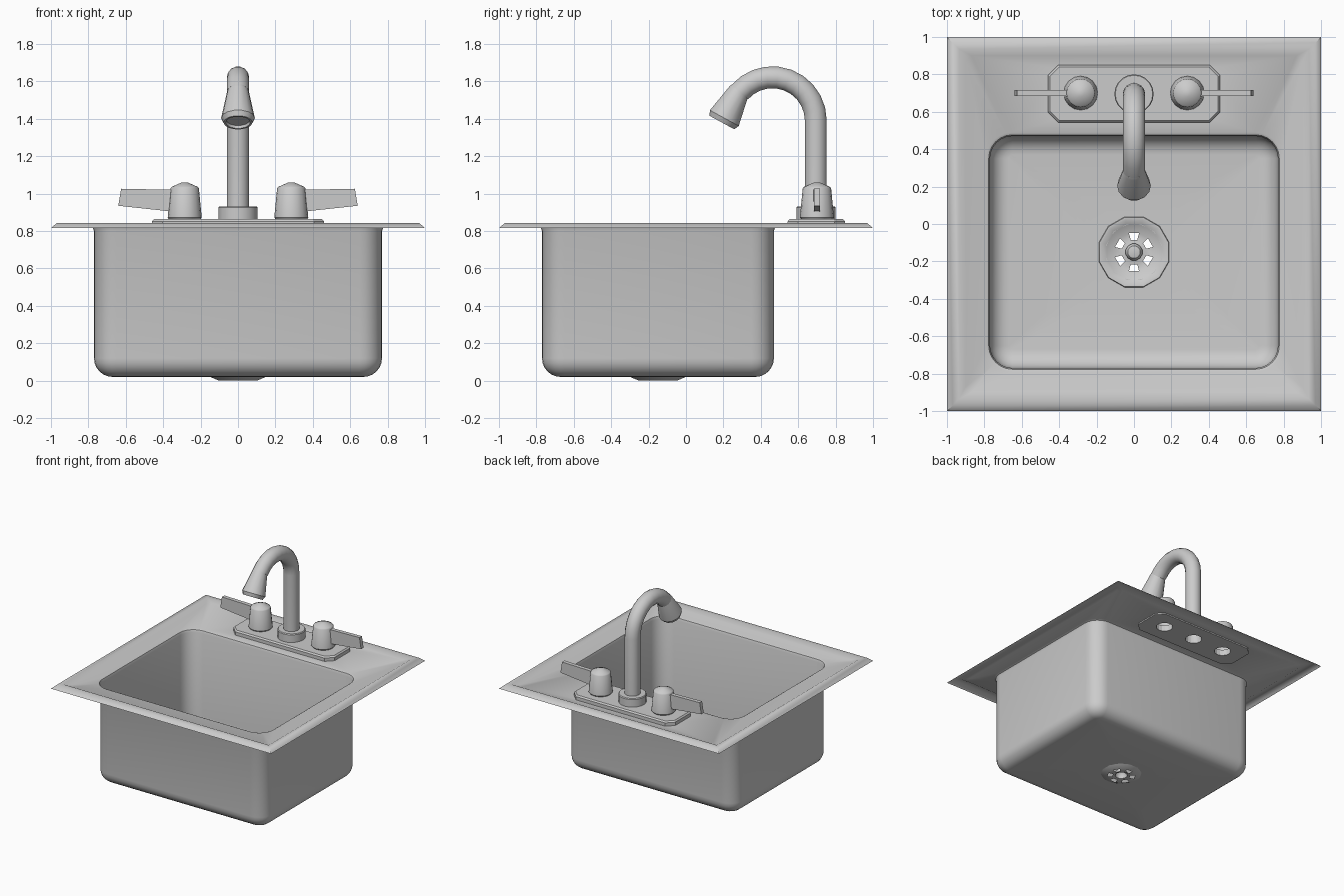
import bpy, bmesh
from math import sin, cos, pi, radians
from mathutils import Vector

if "Cube" in bpy.data.objects:
    bpy.data.objects.remove(bpy.data.objects["Cube"])

DECK = 0.825


def rounded(hx, hy, r, z, cy=0.0, seg=6):
    """Closed rounded-rectangle loop centred on (0, cy)."""
    pts = []
    for k in range(4):
        sx, sy = ((1, 1), (-1, 1), (-1, -1), (1, -1))[k]
        for j in range(seg + 1):
            a = pi / 2 * (k + j / seg)
            pts.append(Vector((sx * (hx - r) + r * cos(a), cy + sy * (hy - r) + r * sin(a), z)))
    return pts


def circle(r, z, n, cx=0.0, cy=0.0, start=0.0):
    return [Vector((cx + r * cos(start + 2 * pi * i / n), cy + r * sin(start + 2 * pi * i / n), z))
            for i in range(n)]


def skin(bm, loops, cap_start=False, cap_end=False):
    """Join closed loops of equal length with quads; returns vertex loops and faces."""
    vl = [[bm.verts.new(p) for p in lp] for lp in loops]
    faces = []
    for a, b in zip(vl, vl[1:]):
        n = len(a)
        faces.append([bm.faces.new((a[i], a[(i + 1) % n], b[(i + 1) % n], b[i])) for i in range(n)])
    if cap_start:
        bm.faces.new(vl[0][::-1])
    if cap_end:
        bm.faces.new(vl[-1])
    return vl, faces


def fill(bm, loops):
    """Flat fill between an outer loop and the hole loops inside it."""
    edges = []
    for lp in loops:
        for a, b in zip(lp, lp[1:] + lp[:1]):
            edges.append(bm.edges.get((a, b)) or bm.edges.new((a, b)))
    bmesh.ops.triangle_fill(bm, edges=edges, use_beauty=True, normal=(0, 0, 1))


def finish(name, bm, angle=35):
    bmesh.ops.remove_doubles(bm, verts=bm.verts[:], dist=1e-5)
    bmesh.ops.recalc_face_normals(bm, faces=bm.faces[:])
    me = bpy.data.meshes.new(name)
    bm.to_mesh(me)
    bm.free()
    ob = bpy.data.objects.new(name, me)
    bpy.context.collection.objects.link(ob)
    bpy.ops.object.select_all(action='DESELECT')
    ob.select_set(True)
    bpy.context.view_layer.objects.active = ob
    if angle:
        bpy.ops.object.shade_smooth_by_angle(angle=radians(angle))
    return ob


def lathe(name, profile, n, cx=0.0, cy=0.0, start=0.0, cap_end=False, angle=35):
    bm = bmesh.new()
    skin(bm, [circle(r, z, n, cx, cy, start) for r, z in profile], cap_end=cap_end)
    return finish(name, bm, angle)


# Sink: raised rim, flat deck and rounded bowl as one sheet
bm = bmesh.new()
rim, _ = skin(bm, [rounded(h, h, r, z) for h, r, z in
                   ((1.0, 0, 0.815), (0.97, 0, 0.842), (0.935, 0, 0.844), (0.9, 0.03, DECK))])
bowl = [(-0.02, DECK), (-0.007, 0.819), (0, 0.8)]
bowl += [(0.1 - 0.1 * cos(t * pi / 12), 0.12 - 0.1 * sin(t * pi / 12)) for t in range(7)]
loops = [rounded(0.77 - d, 0.62 - d, 0.12 - d, z, -0.15) for d, z in bowl]
loops.append(circle(0.15, 0.02, 28, 0, -0.15, pi / 28))
bowl_v, _ = skin(bm, loops)
tap_hole = [bm.verts.new(p) for p in rounded(0.44, 0.133, 0.05, DECK, 0.697, 1)]
fill(bm, [rim[-1], bowl_v[0], tap_hole])
finish("sink_basin", bm, 40)

# Drain strainer: twelve-sided dish, every other quad removed for the six holes
bm = bmesh.new()
prof = [(0.195, 0.022), (0.192, 0.034), (0.178, 0.034), (0.15, 0.018), (0.105, 0.0),
        (0.068, 0.0), (0.046, 0.004), (0.046, 0.03), (0.034, 0.048), (0.0, 0.056)]
_, f = skin(bm, [circle(r, z, 12, 0, -0.15, pi / 12) for r, z in prof])
bmesh.ops.delete(bm, geom=f[4][::2], context='FACES_ONLY')
finish("drain_strainer", bm)

# Tap base plate with three through holes
bm = bmesh.new()
body, _ = skin(bm, [rounded(0.46, 0.153, 0.055, 0.815, 0.697, 1),
                    rounded(0.46, 0.153, 0.055, 0.852, 0.697, 1),
                    rounded(0.45, 0.143, 0.05, 0.863, 0.697, 1)])
holes = [skin(bm, [circle(0.062, z, 16, x, 0.697) for z in (0.815, 0.863)])[0]
         for x in (-0.285, 0, 0.285)]
fill(bm, [body[0]] + [h[0] for h in holes])
fill(bm, [body[-1]] + [h[1] for h in holes])
finish("tap_base_plate", bm, 20)

# Collar at the foot of the spout
lathe("spout_collar", [(0.105, 0.86), (0.105, 0.925), (0.1, 0.932), (0.058, 0.932)], 20, 0, 0.695)

# Spout pipe: straight riser and arch swept in the y-z plane
AY, AZ, AR = 0.462, 1.39, 0.232
path = [(AY + AR, 0.83, 0.0)]
path += [(AY + AR * cos(a), AZ + AR * sin(a), a) for a in (radians(139) * i / 10 for i in range(11))]
bm = bmesh.new()
skin(bm, [[Vector((0.06 * cos(t), y + 0.06 * sin(t) * cos(a), z + 0.06 * sin(t) * sin(a)))
           for t in (2 * pi * i / 14 for i in range(14))] for y, z, a in path], cap_end=True)
finish("spout_pipe", bm)

# Flared spray head along the end of the arch
head = lathe("spray_head", [(0.0, 0.0), (0.052, 0.0), (0.058, 0.015), (0.09, 0.178), (0.077, 0.205),
                            (0.066, 0.205), (0.062, 0.19), (0.0, 0.19)], 14)
head.rotation_euler = Vector((0, -0.48, -0.88)).to_track_quat('Z', 'Y').to_euler()
head.location = (0, 0.29, 1.56)

# Handles: tapered knob and flat lever on each side
for s, side in ((-1, "left"), (1, "right")):
    lathe(side + "_handle_knob", [(0.082, 0.86), (0.091, 0.872), (0.076, 1.028), (0.07, 1.036),
                                  (0.02, 1.058), (0.0, 1.06)], 16, s * 0.285, 0.7)
    bm = bmesh.new()
    sections = [(0.30, 0.30, 0.896, 1.02, 0.021), (0.38, 0.38, 0.907, 1.021, 0.016),
                (0.64, 0.625, 0.935, 1.026, 0.016)]
    skin(bm, [[Vector((s * x, 0.7 + w, z)) for x, w, z in
               ((xb, -t, zb), (xb, t, zb), (xt, t, zt), (xt, -t, zt))]
              for xb, xt, zb, zt, t in sections], True, True)
    finish(side + "_handle_lever", bm, 0)
